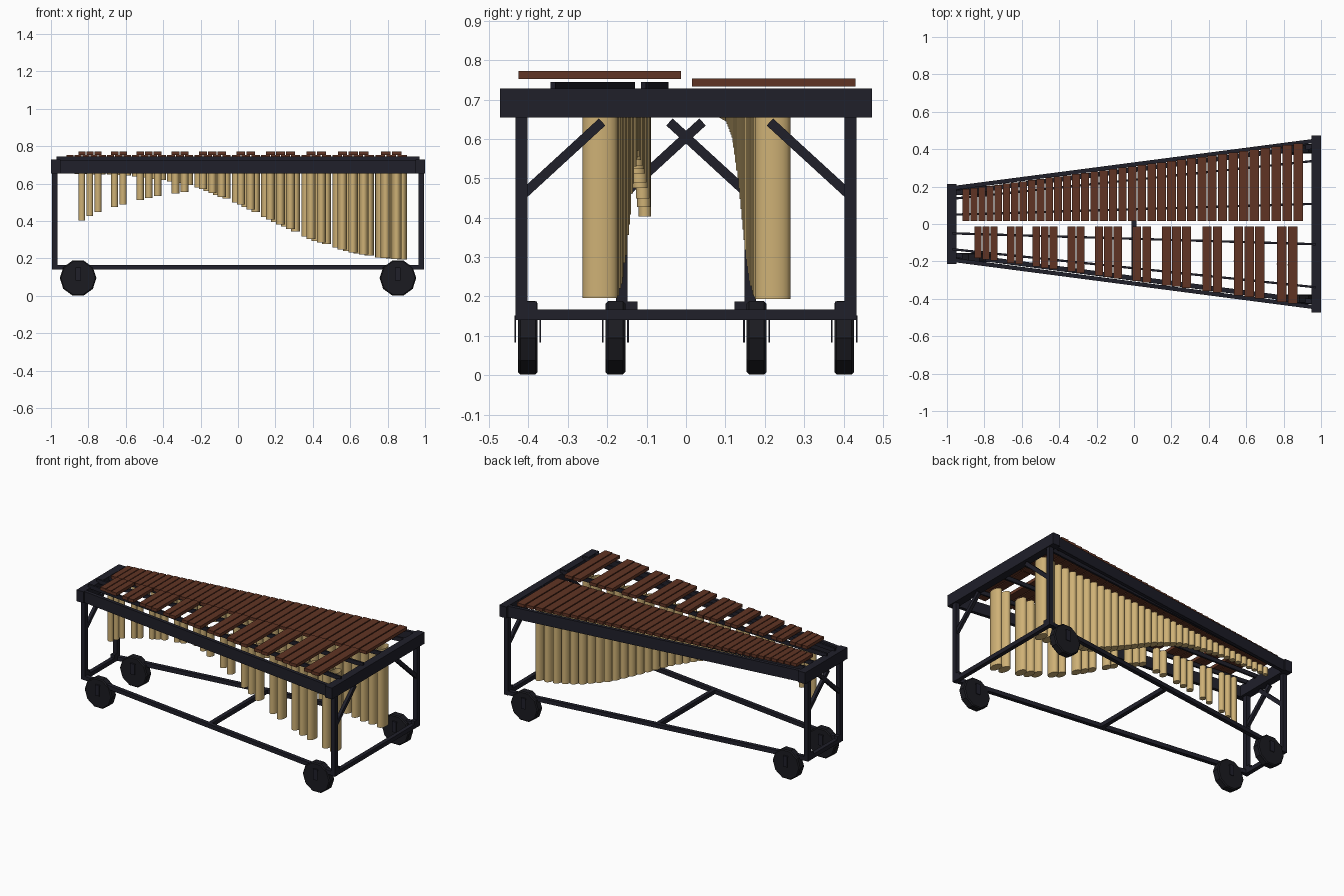
import bpy
import bmesh
from math import cos, sin, pi
from mathutils import Matrix, Vector

cube = bpy.data.objects.get("Cube")
if cube:
    bpy.data.objects.remove(cube, do_unlink=True)


def material(name, rgb, rough=0.6):
    m = bpy.data.materials.new(name)
    m.use_nodes = True
    m.diffuse_color = (*rgb, 1)
    shader = m.node_tree.nodes["Principled BSDF"]
    shader.inputs["Base Color"].default_value = (*rgb, 1)
    shader.inputs["Roughness"].default_value = rough
    return m


FRAME = material("dark frame paint", (0.014, 0.014, 0.023))
RUBBER = material("black rubber", (0.011, 0.011, 0.015))
WOOD = material("red brown wood", (0.118, 0.034, 0.017))
BRASS = material("pale brass", (0.62, 0.44, 0.18))


def finish(name, bm, mat, smooth=False):
    bmesh.ops.recalc_face_normals(bm, faces=bm.faces)
    mesh = bpy.data.meshes.new(name)
    bm.to_mesh(mesh)
    bm.free()
    mesh.materials.append(mat)
    obj = bpy.data.objects.new(name, mesh)
    bpy.context.collection.objects.link(obj)
    if smooth:
        bpy.ops.object.select_all(action="DESELECT")
        obj.select_set(True)
        bpy.context.view_layer.objects.active = obj
        bpy.ops.object.shade_smooth_by_angle()
    return obj


def add_box(bm, lo, hi):
    lo, hi = Vector(lo), Vector(hi)
    size = Matrix.Diagonal((*(hi - lo), 1))
    bmesh.ops.create_cube(bm, size=1, matrix=Matrix.Translation((lo + hi) / 2) @ size)


def box(name, lo, hi, mat):
    bm = bmesh.new()
    add_box(bm, lo, hi)
    return finish(name, bm, mat)


def beam(name, a, b, width, height, mat=FRAME):
    """Straight bar between two points, its height kept upright."""
    a, b = Vector(a), Vector(b)
    along = (b - a).normalized()
    side = Vector((0, 0, 1)).cross(along).normalized()
    up = along.cross(side)
    rot = Matrix((along, side, up)).transposed().to_4x4()
    bm = bmesh.new()
    size = Matrix.Diagonal(((b - a).length, width, height, 1))
    bmesh.ops.create_cube(bm, size=1, matrix=Matrix.Translation((a + b) / 2) @ rot @ size)
    return finish(name, bm, mat)


def lerp(x, x0, y0, x1, y1):
    return y0 + (y1 - y0) * (x - x0) / (x1 - x0)


def curve(points, x):
    for (x0, y0), (x1, y1) in zip(points, points[1:]):
        if x <= x1:
            return lerp(x, x0, y0, x1, y1)
    return points[-1][1]


def leg_y(x):
    return lerp(x, -0.98, 0.163, 0.98, 0.418)


# End frames: top bar, legs, lower bar and diagonal braces
for label, s, half in (("low", 1, 0.472), ("high", -1, 0.215)):
    box(f"{label}_end_top_bar", (s * 0.975 - 0.025, -half, 0.655),
        (s * 0.975 + 0.025, half, 0.728), FRAME)
    x, y = s * 0.98, leg_y(s * 0.98)
    box(f"{label}_end_lower_bar", (x - 0.013, -y, 0.14), (x + 0.013, y, 0.167), FRAME)
    for part, d in (("back", 1), ("front", -1)):
        box(f"{label}_{part}_leg", (x - 0.014, d * y - 0.015, 0.14),
            (x + 0.014, d * y + 0.015, 0.66), FRAME)
        box(f"{label}_{part}_corner_block", (x - 0.013, d * (y - 0.026) - 0.014, 0.16),
            (x + 0.013, d * (y - 0.026) + 0.014, 0.187), FRAME)
        beam(f"{label}_{part}_brace", (x, d * y, 0.455), (x, d * (y - 0.205), 0.643),
             0.02, 0.024)

# Long rails on each side, and the rails that carry the bars
for part, d in (("back", 1), ("front", -1)):
    beam(f"{part}_side_rail", (-0.97, d * 0.192, 0.691), (0.97, d * 0.445, 0.691), 0.022, 0.072)
    beam(f"{part}_lower_rail", (-0.98, d * leg_y(-0.98), 0.153),
         (0.98, d * leg_y(0.98), 0.153), 0.026, 0.026)
    z = 0.715 if d > 0 else 0.732
    beam(f"{part}_inner_bar_rail", (-0.97, d * 0.05, z), (0.97, d * 0.108, z), 0.012, 0.026)
    beam(f"{part}_outer_bar_rail", (-0.97, d * 0.135, z), (0.97, d * 0.338, z), 0.012, 0.026)
box("lower_cross_bar", (-0.013, -leg_y(0), 0.14), (0.013, leg_y(0), 0.166), FRAME)

# Wheels with their fork plates
for label, s in (("low", 1), ("high", -1)):
    for part, d in (("back", 1), ("front", -1)):
        x = s * 0.855
        y = d * leg_y(x)
        bm = bmesh.new()
        turn = (Matrix.Translation((x, y, 0.095)) @ Matrix.Rotation(pi / 2, 4, "X")
                @ Matrix.Rotation(pi / 10, 4, "Z"))
        bmesh.ops.create_cone(bm, cap_ends=True, segments=10, radius1=0.098,
                              radius2=0.098, depth=0.05, matrix=turn)
        rims = [e for e in bm.edges if abs(e.verts[0].co.y - e.verts[1].co.y) < 0.001]
        bmesh.ops.bevel(bm, geom=rims, offset=0.006, segments=1, affect="EDGES")
        finish(f"{label}_{part}_wheel", bm, RUBBER)
        bm = bmesh.new()
        for off in (-0.032, 0.032):
            add_box(bm, (x - 0.015, y + off - 0.002, 0.083), (x + 0.015, y + off + 0.002, 0.152))
        add_box(bm, (x - 0.015, y - 0.032, 0.144), (x + 0.015, y + 0.032, 0.152))
        finish(f"{label}_{part}_wheel_fork", bm, FRAME)


# Spacing of the notes narrows toward the high end
def note_x(k):
    return 0.878 - 0.0595 * k + 0.00025 * k * k


def note_pitch(k):
    return 0.0595 - 0.0005 * k


def add_tube(bm, x, y, rx, ry, bottom, top=0.70, sides=20):
    """Oval resonator, closed below and open above."""
    rings = []
    for z in (bottom, top):
        rings.append([bm.verts.new((x + rx * cos(2 * pi * i / sides),
                                    y + ry * sin(2 * pi * i / sides), z))
                      for i in range(sides)])
    low, high = rings
    for i in range(sides):
        j = (i + 1) % sides
        bm.faces.new((low[i], low[j], high[j], high[i]))
    bm.faces.new(low[::-1])


NATURAL_DEPTH = [(-0.95, 0.655), (-0.6, 0.645), (-0.45, 0.625), (-0.3, 0.602), (-0.2, 0.575),
                 (0, 0.495), (0.2, 0.395), (0.4, 0.3), (0.6, 0.235), (0.75, 0.205), (0.9, 0.192)]
RAISED_DEPTH = [(-0.84, 0.4), (-0.76, 0.445), (-0.63, 0.485), (-0.45, 0.53), (-0.3, 0.552),
                (-0.2, 0.575)] + NATURAL_DEPTH[5:]

naturals = range(36)
# Raised notes sit in repeating groups of two and three
raised = [k + 0.5 for k in range(35) if k % 7 not in (2, 6)]

for part, d, notes, depth, z in (("natural", 1, naturals, NATURAL_DEPTH, 0.733),
                                 ("raised", -1, raised, RAISED_DEPTH, 0.752)):
    bars, tubes = bmesh.new(), bmesh.new()
    for k in notes:
        x, p = note_x(k), note_pitch(k)
        if d > 0:
            near, far = 0.015, lerp(x, -0.9, 0.186, 0.878, 0.43)
        else:
            near, far = -0.013, -lerp(x, -0.84, 0.182, 0.85, 0.425)
        add_box(bars, (x - 0.44 * p, min(near, far), z), (x + 0.44 * p, max(near, far), z + 0.02))
        add_tube(tubes, x, d * lerp(x, -0.9, 0.1, 0.88, 0.22), 0.45 * p - 0.002 * (k / 35),
                 0.03 + 0.017 * x, curve(depth, x))
    finish(f"{part}_bars", bars, WOOD)
    finish(f"{part}_resonators", tubes, BRASS, smooth=True)
